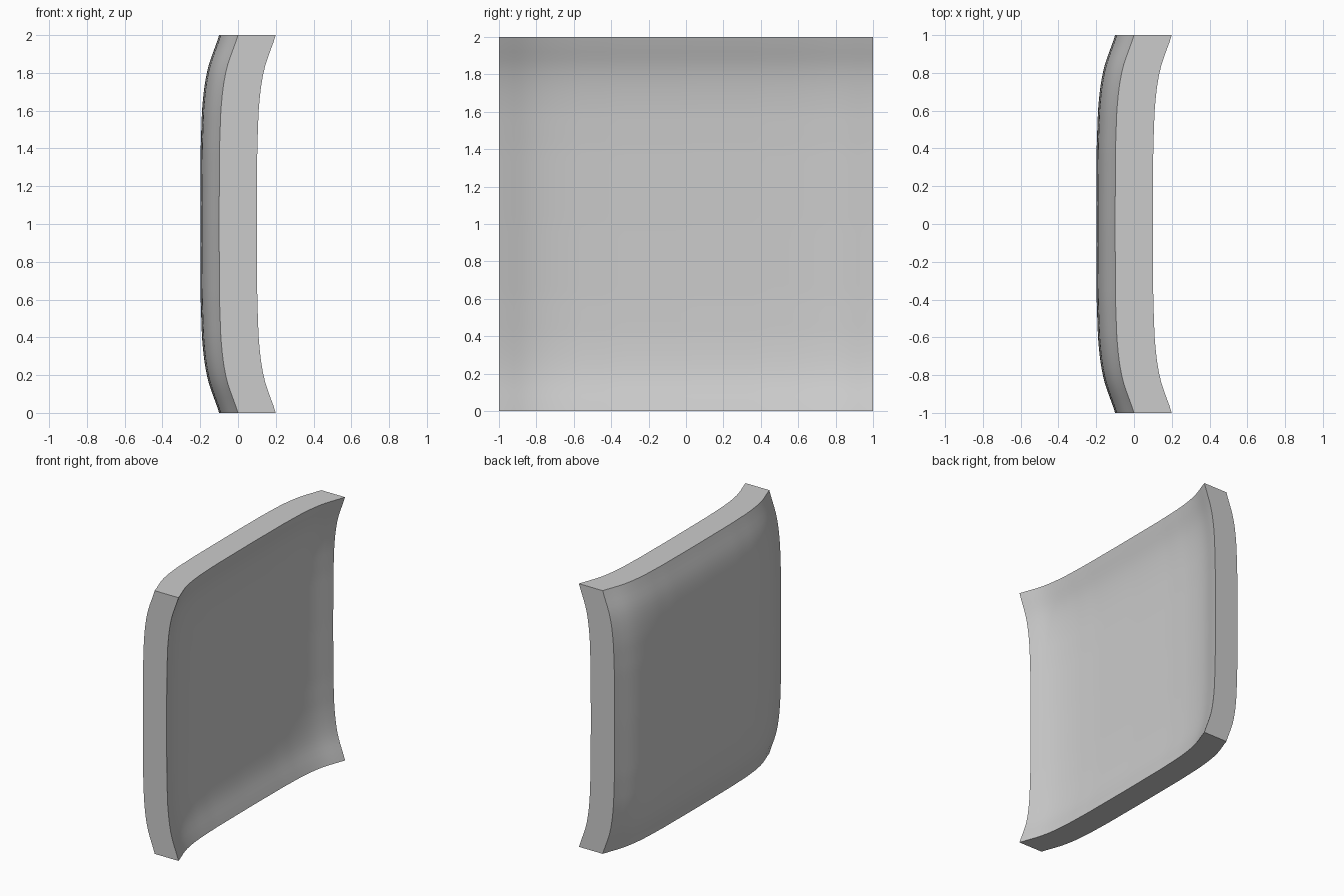
import bpy
import bmesh
import math
from mathutils import Matrix

cube = bpy.data.objects.get("Cube")
if cube:
    bpy.data.objects.remove(cube)

THICKNESS = 0.2
# Flare of the rim: distance from the middle -> shift towards +x
FLARE = [(0, 0), (0.4, 0.002), (0.6, 0.009), (0.7, 0.018), (0.78, 0.03),
         (0.84, 0.044), (0.9, 0.064), (0.95, 0.084), (1, 0.1)]


def flare(t):
    t = min(abs(t), 1)
    for (a, fa), (b, fb) in zip(FLARE, FLARE[1:]):
        if t <= b:
            return fa + (fb - fa) * (t - a) / (b - a)
    return FLARE[-1][1]


def smooth_flare(t):
    # Average neighbouring samples so the bend stays soft
    if abs(t) > 0.96:
        return flare(t)
    return (flare(t - 0.03) + 2 * flare(t) + flare(t + 0.03)) / 4


# Grey surface
grey = bpy.data.materials.new("grey")
grey.use_nodes = True
colour = (0.6, 0.6, 0.6, 1)
grey.diffuse_color = colour
grey.node_tree.nodes["Principled BSDF"].inputs["Base Color"].default_value = colour

# Dished square panel: a bent sheet extruded straight along x
bm = bmesh.new()
bmesh.ops.create_grid(bm, x_segments=50, y_segments=50, size=1)
bmesh.ops.rotate(bm, verts=bm.verts, matrix=Matrix.Rotation(math.radians(90), 3, "Y"))
for v in bm.verts:
    v.co.x = smooth_flare(v.co.y) + smooth_flare(v.co.z) - THICKNESS
    v.co.z += 1
sheet = bmesh.ops.extrude_face_region(bm, geom=bm.faces[:], use_keep_orig=True)
front = [g for g in sheet["geom"] if isinstance(g, bmesh.types.BMVert)]
bmesh.ops.translate(bm, verts=front, vec=(THICKNESS, 0, 0))
bmesh.ops.recalc_face_normals(bm, faces=bm.faces)

mesh = bpy.data.meshes.new("dished_panel")
bm.to_mesh(mesh)
bm.free()
mesh.materials.append(grey)
panel = bpy.data.objects.new("dished_panel", mesh)
bpy.context.collection.objects.link(panel)
bpy.context.view_layer.objects.active = panel
panel.select_set(True)
bpy.ops.object.shade_smooth_by_angle(angle=math.radians(40))
